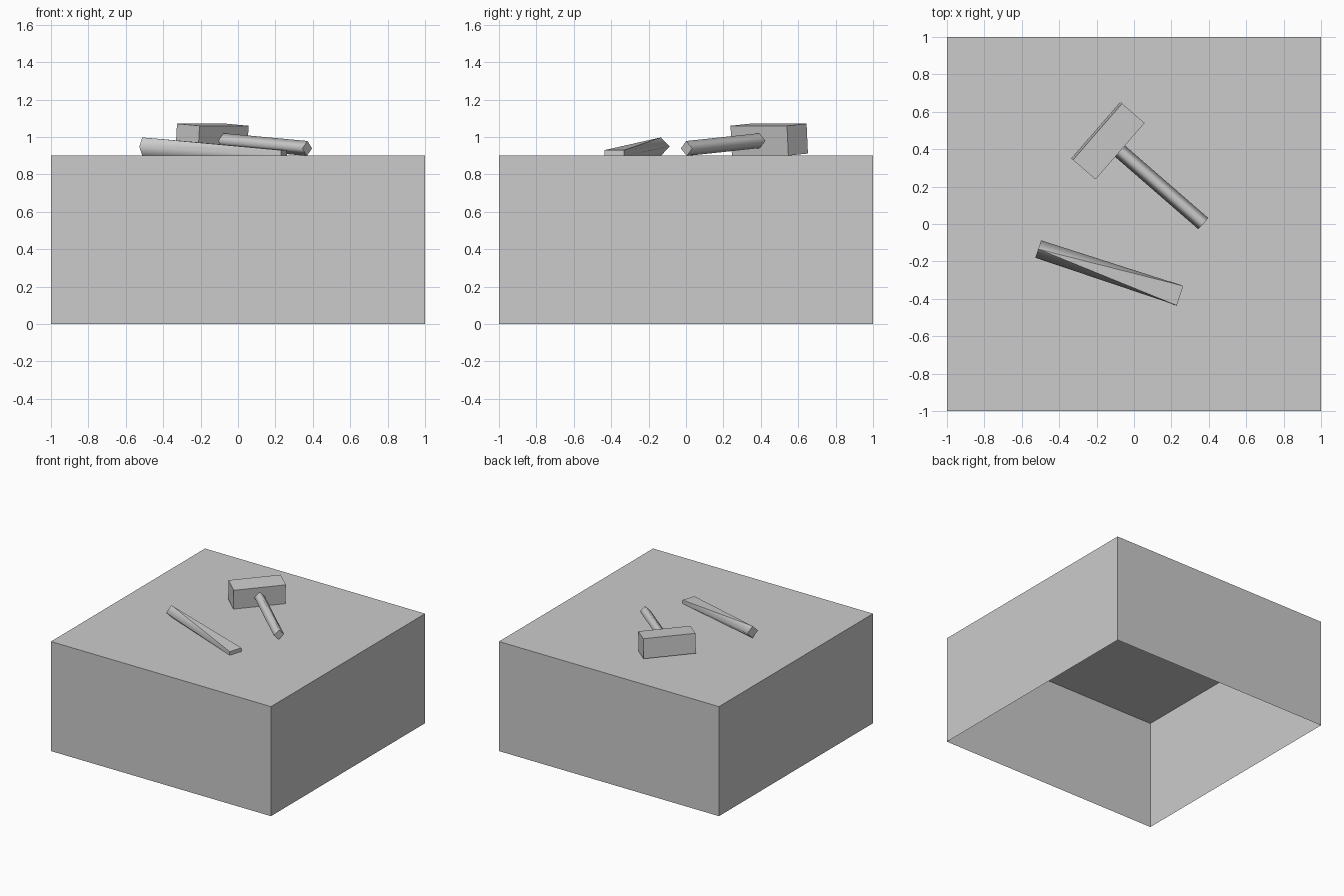
import bpy, bmesh
from math import radians
from mathutils import Matrix

if "Cube" in bpy.data.objects:
    bpy.data.objects.remove(bpy.data.objects["Cube"])


def make(name, verts, faces, smooth=(), matrix=Matrix()):
    """Mesh object; face indices in 'smooth' are smooth shaded, others flat."""
    me = bpy.data.meshes.new(name)
    me.from_pydata(verts, [], faces)
    for p in me.polygons:
        p.use_smooth = p.index in smooth
    bm = bmesh.new()
    bm.from_mesh(me)
    bmesh.ops.recalc_face_normals(bm, faces=bm.faces)
    bm.to_mesh(me)
    bm.free()
    ob = bpy.data.objects.new(name, me)
    ob.matrix_world = matrix
    bpy.context.collection.objects.link(ob)
    return ob


def diamond(x, r, z=0.0):
    return [(x, 0, z + r), (x, r, z), (x, 0, z - r), (x, -r, z)]


def rect(x, w, z0, z1):
    return [(x, -w, z1), (x, w, z1), (x, w, z0), (x, -w, z0)]


SIDES = [(i, (i + 1) % 4, 4 + (i + 1) % 4, 4 + i) for i in range(4)]
CAPS = [(0, 1, 2, 3), (4, 5, 6, 7)]

# Block: top and four walls, open underneath
corners = [(-1, -1), (1, -1), (1, 1), (-1, 1)]
make("block", [(x, y, z) for z in (0, 0.9) for x, y in corners],
     SIDES + CAPS[1:])

# Mallet: square-section head and four-sided handle, tipped onto the handle end
mallet = (Matrix.Translation((-0.139, 0.445, 0.986))
          @ Matrix.Rotation(radians(-41), 4, 'Z')
          @ Matrix.Rotation(radians(4), 4, 'Y'))
make("mallet_head", [(x, y, z) for x, y0, z in
                     [(-0.08, -0.2, 0.08), (0.08, -0.2, 0.08),
                      (0.08, -0.2, -0.08), (-0.08, -0.2, -0.08)]
                     for y in (y0,)] +
     [(-0.08, 0.2, 0.08), (0.08, 0.2, 0.08),
      (0.08, 0.2, -0.08), (-0.08, 0.2, -0.08)],
     SIDES + CAPS, (), mallet)
make("mallet_handle", diamond(0.08, 0.04) + diamond(0.676, 0.04),
     SIDES + CAPS[1:], range(4), mallet)

# Chisel: diamond butt blending through triangles into a flat rectangular blade
chisel = (Matrix.Translation((-0.512, -0.134, 0.9))
          @ Matrix.Rotation(radians(-18.2), 4, 'Z'))
fans = [(i, 4 + i, 4 + (i + 1) % 4) for i in range(4)]
links = [(i, (i + 1) % 4, 4 + (i + 1) % 4) for i in range(4)]
make("chisel", diamond(0, 0.049, 0.049) + rect(0.798, 0.055, 0, 0.03),
     fans + links + CAPS, (1, 3, 4, 5, 6, 7), chisel)
